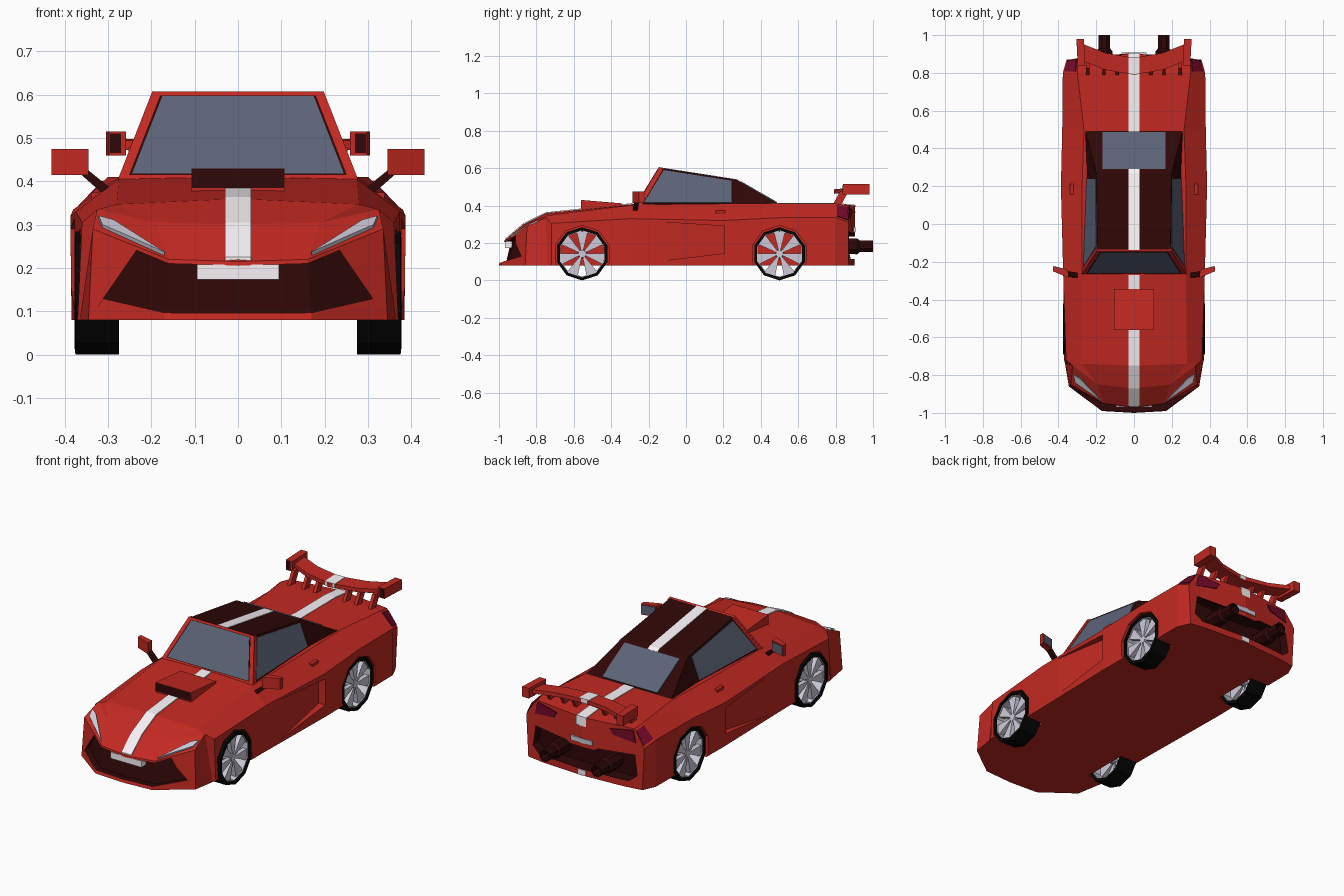
import bpy, bmesh, math
from mathutils import Vector as V, geometry

if "Cube" in bpy.data.objects:
    bpy.data.objects.remove(bpy.data.objects["Cube"])


def material(name, r, g, b):
    m = bpy.data.materials.new(name)
    m.diffuse_color = (r, g, b, 1)
    m.use_nodes = True
    m.node_tree.nodes["Principled BSDF"].inputs["Base Color"].default_value = m.diffuse_color
    return m


RED = material("red_paint", 0.55, 0.022, 0.016)
DARK = material("dark_trim", 0.028, 0.002, 0.002)
GLASS = material("tinted_glass", 0.105, 0.125, 0.185)
SILVER = material("silver", 0.62, 0.6, 0.7)
WHITE = material("white", 0.95, 0.9, 0.93)
BLACK = material("rubber", 0.002, 0.002, 0.002)
LAMP = material("tail_lamp", 0.18, 0.003, 0.025)


def make(name, polys, mats):
    """Build one object from polygons given as point lists."""
    bm = bmesh.new()
    seen = {}
    for poly in polys:
        vs = []
        for p in poly:
            k = tuple(round(c, 5) for c in p)
            if k not in seen:
                seen[k] = bm.verts.new(k)
            if seen[k] not in vs:
                vs.append(seen[k])
        if len(vs) > 2:
            bm.faces.new(vs)
    bmesh.ops.recalc_face_normals(bm, faces=bm.faces[:])
    me = bpy.data.meshes.new(name)
    bm.to_mesh(me)
    bm.free()
    for m in mats:
        me.materials.append(m)
    ob = bpy.data.objects.new(name, me)
    bpy.context.collection.objects.link(ob)
    return ob


def flip(polys):
    return [[(-x, y, z) for x, y, z in p] for p in polys]


def skin(loops, closed=False):
    """Polygons joining equal loops, capped unless closed on itself."""
    n, k = len(loops[0]), len(loops)
    polys = [[loops[i][j], loops[i][(j + 1) % n], loops[(i + 1) % k][(j + 1) % n], loops[(i + 1) % k][j]]
             for i in range(k if closed else k - 1) for j in range(n)]
    return polys if closed else polys + [loops[0], loops[-1]]


def loft(name, loops, mat, mirror=False, closed=False):
    polys = skin(loops, closed)
    return make(name, polys + (flip(polys) if mirror else []), [mat])


def box(name, x, y, z, mat, mirror=False):
    return loft(name, [[(x[0], b, z[0]), (x[1], b, z[0]), (x[1], b, z[1]), (x[0], b, z[1])] for b in y], mat, mirror)


def panel(name, pts, mat, t=0.006, mirror=False):
    pts = [V(p) for p in pts]
    n = geometry.normal(pts) * t
    return loft(name, [[p + n for p in pts], [p - n for p in pts]], mat, mirror)


def shrink(pts, f):
    c = sum((V(p) for p in pts), V()) / len(pts)
    return [c + (V(p) - c) * f for p in pts]


def wheel_loop(x, r, y, z, n=10):
    return [(x, y + r * math.sin(2 * math.pi * i / n), z - r * math.cos(2 * math.pi * i / n)) for i in range(n)]


# Body: half rings from front lip to tail (centre, bonnet edge, shoulder, sill)
R = [
    [(0, -1, .08), (.17, -.99, .08), (.345, -.86, .08), (.345, -.86, .08)],
    [(0, -.97, .215), (.16, -.95, .22), (.335, -.85, .29), (.345, -.86, .08)],
    [(0, -.87, .30), (.19, -.85, .305), (.325, -.75, .335), (.365, -.74, .08)],
    [(0, -.75, .36), (.28, -.74, .347), (.36, -.72, .305), (.37, -.72, .08)],
    [(0, -.27, .41), (.275, -.27, .405), (.374, -.3, .33), (.374, -.3, .08)],
    [(0, .2, .41), (.275, .2, .41), (.387, .2, .32), (.384, .22, .08)],
    [(0, .5, .41), (.265, .5, .41), (.38, .5, .335), (.38, .5, .08)],
    [(0, .8, .41), (.30, .8, .41), (.377, .8, .335), (.377, .8, .08)],
    [(0, .905, .40), (.295, .865, .40), (.357, .87, .31), (.345, .87, .08)],
    [(0, .90, .08), (.25, .885, .08), (.345, .87, .08), (.345, .87, .08)],
]
half = [[R[i][j], R[i][j + 1], R[i + 1][j + 1], R[i + 1][j]] for i in range(9) for j in range(3)]
rim = R[0][:3] + [r[3] for r in R[1:9]] + [R[9][1], R[9][0]]
floor = rim + [(-x, y, z) for x, y, z in reversed(rim)]
body = make("body", half + flip(half) + [floor], [RED, DARK])


def on_body(i, j, u, v):
    a, b, c, d = (V(p) for p in (R[i][j], R[i][j + 1], R[i + 1][j], R[i + 1][j + 1]))
    return a.lerp(b, u).lerp(c.lerp(d, u), v)


# Wheel arches, side scallops, grille and rear recess cut from the body
AXLES = (-.555, .50)
cutters = [loft("arch_cutter", [wheel_loop(.265, .151, y, .142), wheel_loop(.5, .151, y, .142)], RED, True)
           for y in AXLES]
cutters.append(loft("scallop_cutter", [[(.376, -.17, .10), (.45, -.17, .10), (.45, -.17, .315), (.376, -.17, .315)],
                                       [(.345, .205, .145), (.45, .205, .145), (.45, .205, .29), (.345, .205, .29)]],
                    RED, True))
g = [on_body(0, 0, 1, .93), on_body(0, 1, .42, .95), on_body(0, 1, .82, .25), on_body(0, 0, 1, .12)]
m = [V((-p.x, p.y, p.z)) for p in reversed(g)]
top, low = on_body(0, 0, 0, .93), on_body(0, 0, 0, .12)
faces = [[top, g[0], g[3], low], g, [low, m[0], m[3], top], m]
outer, inner = V((0, -.06, 0)), V((0, .035, 0))
edge = [top] + g + [low] + m
walls = [[edge[i] + outer, edge[(i + 1) % 10] + outer, edge[(i + 1) % 10] + inner, edge[i] + inner] for i in range(10)]
cutters.append(make("grille_cutter", walls + [[p + o for p in f] for f in faces for o in (outer, inner)], [DARK]))
cutters.append(loft("rear_cutter", [[(-.27, y, .115), (.27, y, .115), (.315, y, .15), (.30, y, .26), (.1, y, .25),
                                     (.07, y, .235), (-.07, y, .235), (-.1, y, .25), (-.30, y, .26), (-.315, y, .15)]
                                    for y in (.82, 1.05)], DARK))
for c in cutters:
    c.hide_render = True
    mod = body.modifiers.new("cut", "BOOLEAN")
    mod.operation, mod.solver, mod.object = "DIFFERENCE", "EXACT", c
    mod.material_mode = "TRANSFER"
bpy.context.view_layer.update()
cut = bpy.data.meshes.new_from_object(body.evaluated_get(bpy.context.evaluated_depsgraph_get()))
body.modifiers.clear()
body.data = cut
for c in cutters:
    bpy.data.objects.remove(c)

# Cabin: dark roof and pillars, red windscreen frame
F0, F1, R1, M, R0 = (.27, -.26, .405), (.193, -.14, .602), (.198, .27, .538), (.25, .27, .405), (.26, .5, .405)


def neg(p):
    return (-p[0], p[1], p[2])


sides = [[F0, F1, R1, M], [M, R1, R0]]
make("cabin", sides + flip(sides) + [[F1, R1, neg(R1), neg(F1)], [R1, R0, neg(R0), neg(R1)],
                                     [F0, F1, neg(F1), neg(F0)], [F0, M, R0, neg(R0), neg(M), neg(F0)]], [DARK])
screen = [F0, F1, neg(F1), neg(F0)]
panel("windscreen_frame", shrink(screen, 1.025), RED, .005)
panel("windscreen_seal", shrink(screen, .93), DARK, .006)
panel("windscreen", shrink(screen, .905), GLASS, .007)
panel("front_pillar", [F0, F1, V(F1).lerp(V(R1), .05), V(F0).lerp(V(M), .05)], RED, .004, True)
panel("side_window", shrink(sides[0], .88), GLASS, .004, True)
panel("rear_window", [(x, y, .538 - (y - .27) * .575) for x, y in ((-.167, .29), (.167, .29), (.167, .485), (-.167, .485))],
      GLASS, .005)

# Racing stripe in three runs
runs = {"bonnet": [(-.965, .222), (-.87, .302), (-.75, .361), (-.27, .412)],
        "roof": [(-.142, .602), (.27, .538), (.29, .527)],
        "tail": [(.49, .41), (.8, .411), (.905, .401), (.908, .36)]}
for part, path in runs.items():
    loft(part + "_stripe", [[(-.03, y, z - .006), (.03, y, z - .006), (.03, y, z + .003), (-.03, y, z + .003)]
                            for y, z in path], WHITE)

# Bonnet scoop
loft("bonnet_scoop", [[(-.107, -.56, .37), (.107, -.56, .37), (.107, -.56, .43), (-.107, -.56, .43)],
                      [(-.107, -.345, .39), (.107, -.345, .39), (.107, -.345, .412), (-.107, -.345, .412)]], RED)
box("scoop_opening", (-.106, .106), (-.562, -.55), (.385, .428), DARK)

# Lamps and plates
panel("headlight", [on_body(1, 1, u, v) for u, v in ((.04, .1), (.72, .62), (.95, .6), (.88, .25), (.6, .2))],
      SILVER, .007, True)
panel("tail_light_rear", [(x, .907 - .14 * x, z) for x, z in ((.18, .345), (.16, .375), (.288, .392), (.305, .325))],
      LAMP, .006, True)
panel("tail_light_side", [on_body(7, 1, u, v) for u, v in ((.12, .95), (.12, .1), (.88, .1), (.88, .95))],
      LAMP, .004, True)
box("front_plate", (-.095, .095), (-.968, -.93), (.174, .208), WHITE)
box("rear_plate", (-.065, .065), (.89, .907), (.26, .285), SILVER)
box("bumper_mark", (-.025, .025), (.89, .904), (.085, .112), WHITE)

# Mirrors and door handles
loft("mirror", [[(.345, -.285, z), (.43, -.25, z), (.43, -.225, z), (.35, -.245, z)] for z in (.415, .475)], RED, True)
panel("mirror_glass", [(.355, -.243, .422), (.425, -.226, .422), (.425, -.226, .468), (.355, -.243, .468)],
      GLASS, .003, True)
loft("mirror_arm", [[(.295, y, .385), (.31, y, .37), (.365, y + .01, .418), (.345, y + .01, .425)] for y in (-.285, -.26)],
     DARK, True)
box("door_handle", (.315, .338), (.157, .212), (.358, .374), RED, True)

# Rear wing: flat bar bowed forward in the middle, with boxed tips
WING = [(-.275, .865, .484), (-.15, .815, .478), (0, .79, .474), (.15, .815, .478), (.275, .865, .484)]


def wing_section(x, y, z, t=.011):
    return [(x, y, z - t), (x, y + .09, z + .004 - t), (x, y + .09, z + .004 + t), (x, y, z + t)]


loft("rear_wing", [wing_section(*p) for p in WING], RED)
loft("wing_stripe", [wing_section(x, .793, .476, .012) for x in (-.03, .03)], WHITE)
loft("wing_tip", [[(x, y, .46), (x + .04, y, .46), (x + .04, y, .515), (x, y, .515)]
                  for x, y in ((.258, .84), (.265, .98))], RED, True)
box("wing_tip_vent", (.27, .295), (.838, .85), (.465, .51), DARK, True)
for x in (.08, .15, .235):
    loft("wing_support", [[(x, .785, .405), (x + .018, .785, .405), (x + .018, .83, .405), (x, .83, .405)],
                          [(x, .825, .478), (x + .018, .825, .478), (x + .018, .87, .478), (x, .87, .478)]], RED, True)

# Exhausts
loft("exhaust", [[(.157 + r * math.cos(a), y, .182 + r * math.sin(a)) for a in (math.pi * (k + .5) / 4 for k in range(8))]
                 for y, r in ((.81, .042), (.915, .046), (.93, .033), (1, .033), (1, .025), (.95, .022))], DARK, True)

# Wheels: tyre, rim ring, wedge spokes and hub
for place, y in zip(("front", "rear"), AXLES):
    c = .142
    loft(place + "_tyres", [wheel_loop(x, r, y, c) for x, r in ((.275, .142), (.375, .142), (.377, .126), (.275, .126))],
         BLACK, True, True)
    loft(place + "_rims", [wheel_loop(x, r, y, c) for x, r in ((.28, .127), (.366, .127), (.366, .122), (.28, .122))],
         SILVER, True, True)
    loft(place + "_hubs", [wheel_loop(.30, .026, y, c), wheel_loop(.362, .02, y, c)], SILVER, True)
    spokes = []
    for k in range(7):
        a = 2 * math.pi * k / 7
        spoke = [(y + r * math.sin(a + d), c + r * math.cos(a + d))
                 for r, d in ((.018, -.3), (.124, -.25), (.124, .25), (.018, .3))]
        spokes += skin([[(x, p, q) for p, q in spoke] for x in (.335, .36)])
    make(place + "_spokes", spokes + flip(spokes), [SILVER])
